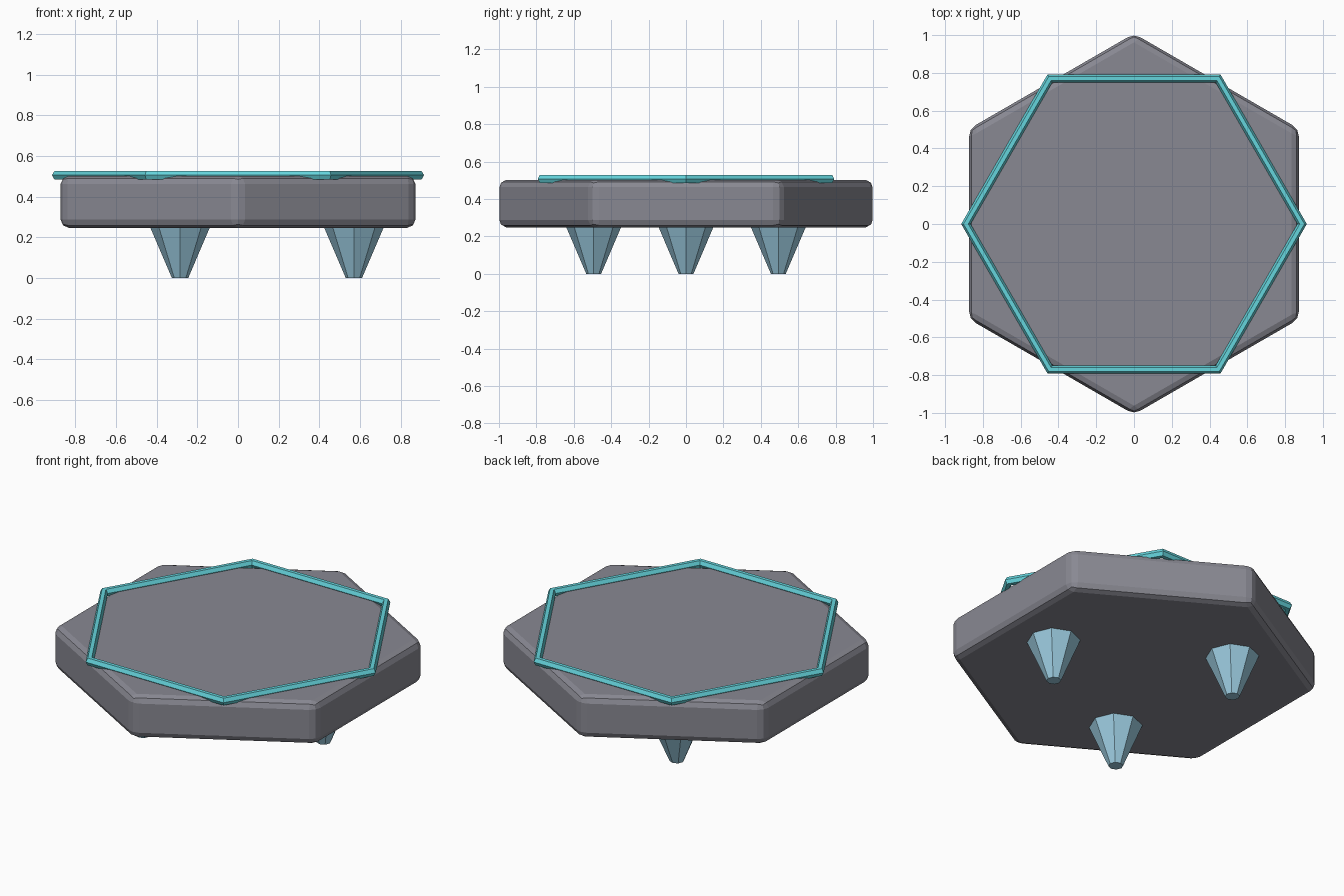
import bpy
from math import cos, sin, radians, pi

if "Cube" in bpy.data.objects:
    bpy.data.objects.remove(bpy.data.objects["Cube"])


def finish(name, color):
    ob = bpy.context.object
    ob.name = name
    mat = bpy.data.materials.new(name + "_mat")
    mat.diffuse_color = (*color, 1)
    mat.use_nodes = True
    mat.node_tree.nodes["Principled BSDF"].inputs["Base Color"].default_value = mat.diffuse_color
    ob.data.materials.append(mat)
    return ob


# Hexagonal slab, one corner facing front
bpy.ops.mesh.primitive_cylinder_add(vertices=6, radius=1.008, depth=0.255,
                                    location=(0, 0, 0.375))
slab = finish("platform_slab", (0.25, 0.25, 0.29))
bevel = slab.modifiers.new("soft_edges", 'BEVEL')
bevel.width = 0.04
bevel.segments = 2
if abs(max(v.co.y for v in slab.data.vertices) - 1.008) > 0.01:
    for v in slab.data.vertices:
        v.co.x, v.co.y = -v.co.y, v.co.x

# Glowing hexagonal rim, turned so its corners point along x
bpy.ops.mesh.primitive_torus_add(major_segments=6, minor_segments=6,
                                 major_radius=0.89, minor_radius=0.025,
                                 location=(0, 0, 0.506))
finish("glow_rim", (0.13, 0.66, 0.72))

# Three tapered feet under the slab
for i in range(3):
    a = radians(120 * i)
    bpy.ops.mesh.primitive_cone_add(vertices=8, radius1=0.04, radius2=0.147, depth=0.25,
                                    location=(0.57 * cos(a), 0.57 * sin(a), 0.125))
    finish(f"crystal_foot_{i + 1}", (0.33, 0.6, 0.74))
